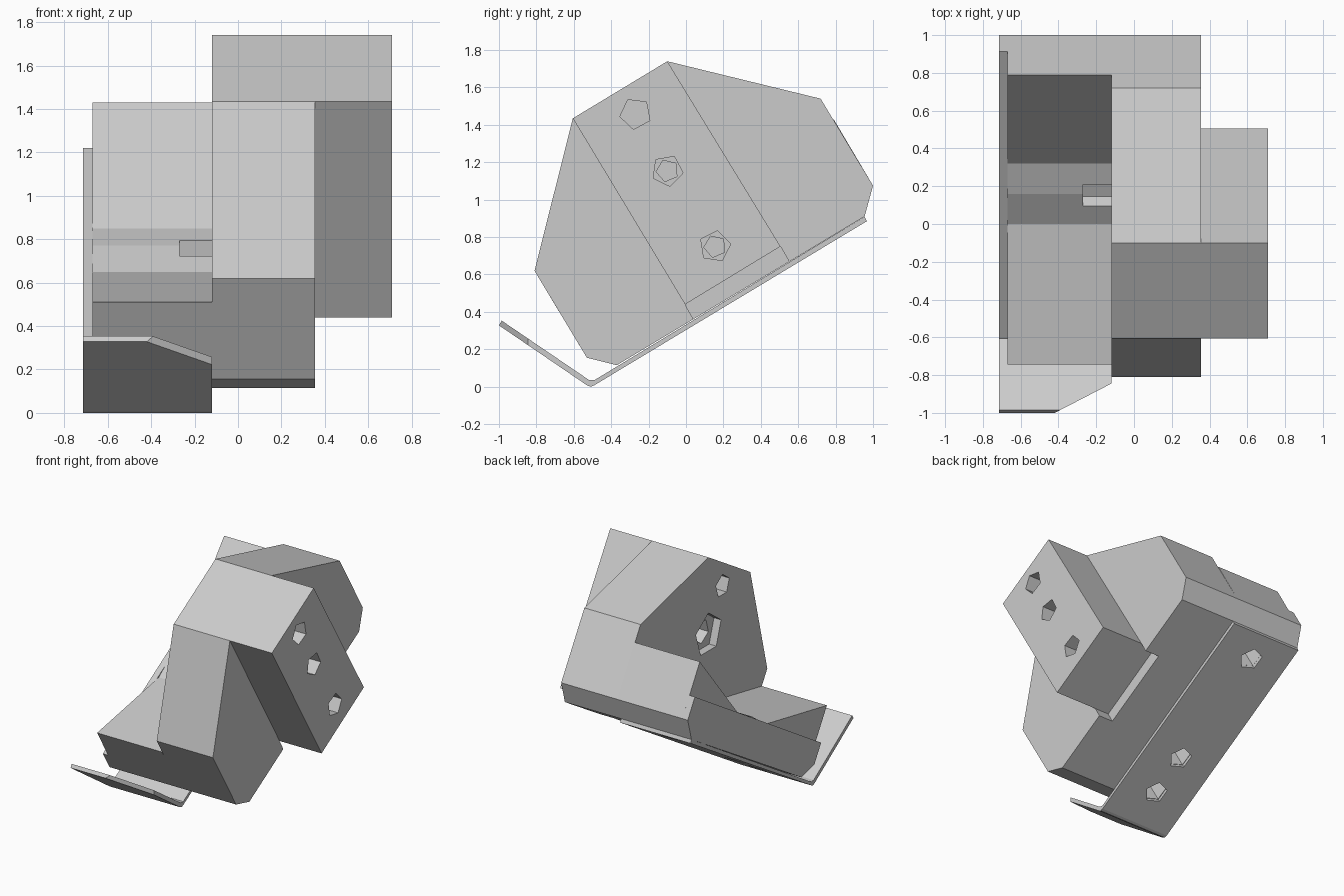
import bpy, bmesh, math
from mathutils import Matrix, Vector

cube = bpy.data.objects.get("Cube")
if cube:
    bpy.data.objects.remove(cube, do_unlink=True)

grey = bpy.data.materials.new("light grey")
grey.use_nodes = True
colour = (0.6, 0.6, 0.6, 1)
grey.diffuse_color = colour
grey.node_tree.nodes["Principled BSDF"].inputs["Base Color"].default_value = colour


def prism(name, profile, x0, x1):
    """Extrude a (y, z) profile along x."""
    bm = bmesh.new()
    low = [bm.verts.new((x0, y, z)) for y, z in profile]
    high = [bm.verts.new((x1, y, z)) for y, z in profile]
    bm.faces.new(low)
    bm.faces.new(high)
    for i in range(len(profile)):
        j = (i + 1) % len(profile)
        bm.faces.new((low[i], low[j], high[j], high[i]))
    bmesh.ops.recalc_face_normals(bm, faces=bm.faces)
    mesh = bpy.data.meshes.new(name)
    bm.to_mesh(mesh)
    bm.free()
    mesh.materials.append(grey)
    obj = bpy.data.objects.new(name, mesh)
    bpy.context.collection.objects.link(obj)
    return obj


def drill(center, axis, radius, depth, spin=0.0, sides=5):
    """Cutter reaching depth into the surface at center, against axis."""
    axis = Vector(axis).normalized()
    bm = bmesh.new()
    bmesh.ops.create_cone(bm, cap_ends=True, segments=sides, radius1=radius,
                          radius2=radius, depth=depth + 0.05)
    turn = axis.to_track_quat('Z', 'Y').to_matrix().to_4x4()
    middle = Vector(center) - axis * (depth - 0.05) / 2
    bm.transform(Matrix.Translation(middle) @ turn @ Matrix.Rotation(spin, 4, 'Z'))
    mesh = bpy.data.meshes.new("hole_cutter")
    bm.to_mesh(mesh)
    bm.free()
    mesh.materials.append(grey)
    obj = bpy.data.objects.new("hole_cutter", mesh)
    bpy.context.collection.objects.link(obj)
    obj.hide_render = True
    return obj


def cut(obj, cutters):
    for cutter in cutters:
        mod = obj.modifiers.new("cut", 'BOOLEAN')
        mod.operation = 'DIFFERENCE'
        mod.solver = 'EXACT'
        mod.object = cutter
        bpy.context.view_layer.objects.active = obj
        bpy.ops.object.modifier_apply(modifier=mod.name)
        bpy.data.objects.remove(cutter, do_unlink=True)


# Shared outline points (y, z)
back = [(1.0, 1.075), (0.955, 0.91)]
under = [(-0.37, 0.115), (-0.53, 0.155)]
holes = [(-0.27, 1.46), (-0.1, 1.155), (0.155, 0.75)]

# Central body with a shallow pocket under the side block
body = prism("main_body", [(-0.605, 1.435), (-0.1, 1.74), (0.72, 1.54)] + back + under
             + [(-0.81, 0.62)], -0.12, 0.355)
pocket = prism("pocket_cutter", [(0.505, 0.75), (0.565, 0.645), (0.055, 0.335), (-0.005, 0.44)],
               0.235, 0.4)
cut(body, [pocket,
           drill((-0.12, *holes[0]), (-1, 0, 0), 0.085, 0.2),
           drill((-0.12, *holes[1]), (-1, 0, 0), 0.16, 0.06),
           drill((-0.12, *holes[1]), (-1, 0, 0), 0.09, 0.25, 0.6)])

# Side block with blind holes, the lower two stepped
block = prism("side_block", [(-0.605, 1.435), (-0.1, 1.74), (0.505, 0.75), (-0.005, 0.44)],
              0.355, 0.71)
cutters = [drill((0.71, y, z), (1, 0, 0), 0.085, 0.25, 0.5 + 0.3 * i)
           for i, (y, z) in enumerate(holes)]
cutters += [drill((0.71, y, z), (1, 0, 0), 0.06, 0.33, 0.4) for y, z in holes[1:]]
cut(block, cutters)

# Lower wing with a sloping seat, and its thin side cheek
wing = prism("lower_wing", back + under + [(-0.744, 0.51), (0.0, 0.65), (0.16, 0.77),
             (0.32, 0.85), (0.79, 1.43)], -0.67, -0.12)
cheek = prism("side_cheek", back + under + [(-0.61, 0.288), (0.914, 1.22)], -0.715, -0.67)

# Bent base sheet with one clipped front corner
plate = prism("base_plate", [(0.955, 0.91), (0.967, 0.885), (-0.49, 0.008), (-0.51, 0.0),
              (-0.53, 0.008), (-1.0, 0.328), (-0.985, 0.353), (-0.52, 0.037),
              (-0.49, 0.035)], -0.715, -0.12)
corner = bpy.data.meshes.new("corner_cutter")
bm = bmesh.new()
tri = [(-0.42, -1.0), (-0.36, -1.1), (0.0, -1.1), (0.0, -0.785), (-0.12, -0.845)]
base = bm.faces.new([bm.verts.new((x, y, -0.2)) for x, y in tri])
grown = bmesh.ops.extrude_face_region(bm, geom=[base])
bmesh.ops.translate(bm, vec=(0, 0, 1),
                    verts=[v for v in grown["geom"] if isinstance(v, bmesh.types.BMVert)])
bmesh.ops.recalc_face_normals(bm, faces=bm.faces)
bm.to_mesh(corner)
bm.free()
corner.materials.append(grey)
corner_obj = bpy.data.objects.new("corner_cutter", corner)
bpy.context.collection.objects.link(corner_obj)
cut(plate, [corner_obj])

# Mounting holes through the base sheet into the wing
down = (0, 0.515, -0.857)
for y in (0.79, 0.01, -0.26):
    for part in (plate, wing):
        cut(part, [drill((-0.42, y, 0.31 + 0.6 * y), down, 0.085, 0.22, 0.3)])

# Hole in the seat beside the body
cut(wing, [drill((-0.12, *holes[2]), (1, 0, 0), 0.075, 0.15, 0.5)])
